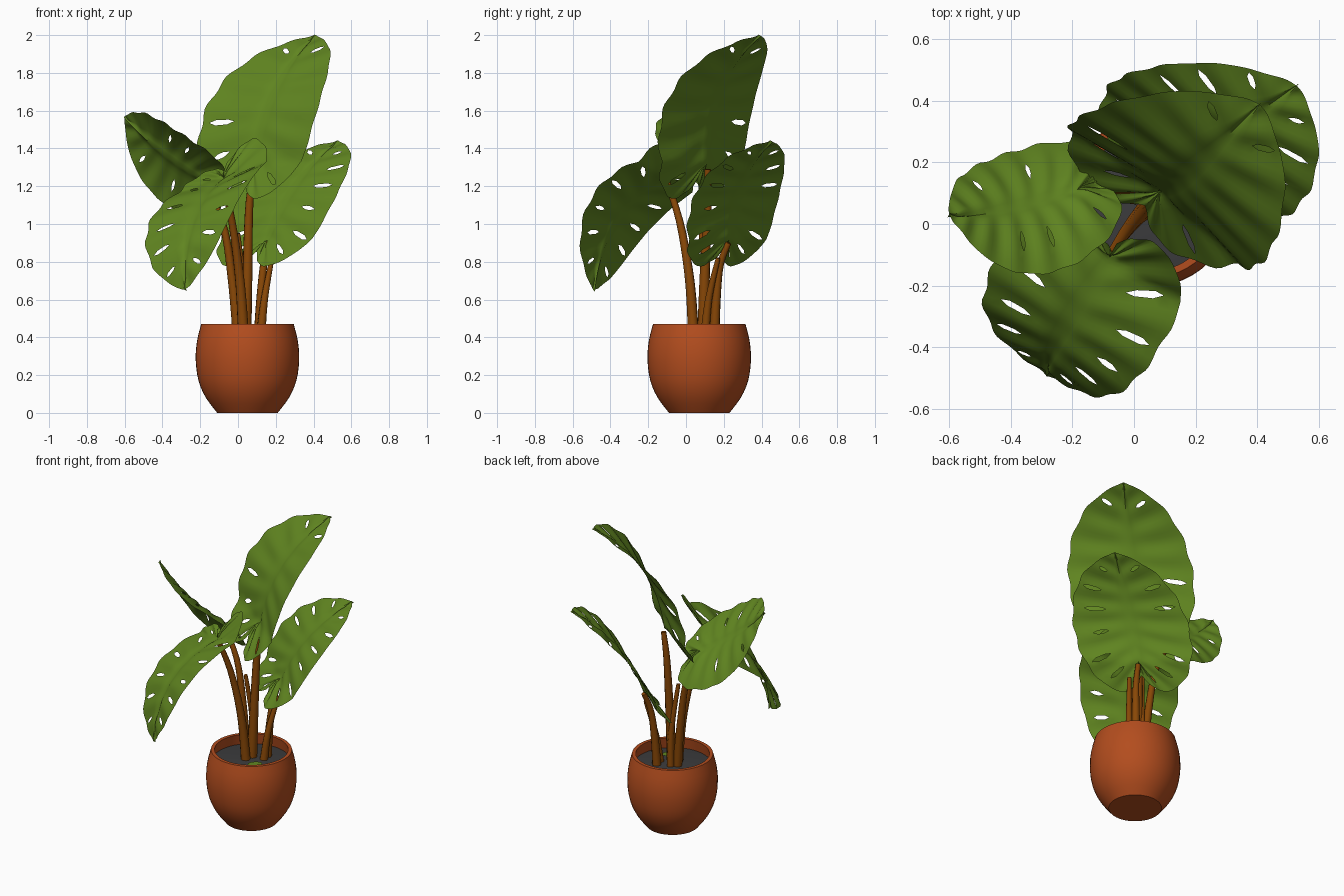
import bpy, bmesh, math, random
from mathutils import Vector, Matrix

cube = bpy.data.objects.get("Cube")
if cube:
    bpy.data.objects.remove(cube, do_unlink=True)
random.seed(4)


def material(name, rgb):
    m = bpy.data.materials.new(name)
    m.use_nodes = True
    m.diffuse_color = (*rgb, 1)
    m.node_tree.nodes["Principled BSDF"].inputs["Base Color"].default_value = (*rgb, 1)
    return m


LEAF = material("leaf green", (0.12, 0.24, 0.015))
STEM = material("stem brown", (0.25, 0.064, 0.002))
CLAY = material("terracotta", (0.45, 0.074, 0.013))
SOIL = material("dark soil", (0.045, 0.045, 0.047))
CENTRE = Vector((0.05, 0.07, 0))


def finish(name, bm, mat):
    mesh = bpy.data.meshes.new(name)
    bm.to_mesh(mesh)
    bm.free()
    mesh.materials.append(mat)
    ob = bpy.data.objects.new(name, mesh)
    bpy.context.collection.objects.link(ob)
    bpy.ops.object.select_all(action="DESELECT")
    ob.select_set(True)
    bpy.context.view_layer.objects.active = ob
    bpy.ops.object.shade_smooth_by_angle(angle=math.radians(50))
    return ob


def catmull(points, t):
    """Smooth curve through the points, t from 0 to 1."""
    x = t * (len(points) - 1)
    i = min(int(x), len(points) - 2)
    f = x - i
    p = [Vector(points[max(0, min(len(points) - 1, i + k))]) for k in (-1, 0, 1, 2)]
    return 0.5 * (2 * p[1] + (p[2] - p[0]) * f + (2 * p[0] - 5 * p[1] + 4 * p[2] - p[3]) * f * f
                  + (3 * p[1] - p[0] - 3 * p[2] + p[3]) * f ** 3)


def lathe(name, profile, mat, steps=48):
    bm = bmesh.new()
    verts = [bm.verts.new(CENTRE + Vector((r, 0, z))) for r, z in profile]
    edges = [bm.edges.new(pair) for pair in zip(verts, verts[1:])]
    bmesh.ops.spin(bm, geom=verts + edges, cent=CENTRE, axis=(0, 0, 1),
                   angle=math.tau, steps=steps, use_duplicate=False)
    bmesh.ops.remove_doubles(bm, verts=bm.verts, dist=1e-4)
    bmesh.ops.recalc_face_normals(bm, faces=bm.faces)
    return finish(name, bm, mat)


# Pot with a hollow rim, and the soil inside it
outer = [(0.16, 0), (0.22, 0.08), (0.259, 0.17), (0.274, 0.28), (0.267, 0.38), (0.245, 0.47)]
wall = [tuple(catmull(outer, k / 15)) for k in range(16)]
lathe("pot", [(0, 0)] + wall + [(0.223, 0.47), (0.235, 0.39)], CLAY)
lathe("soil", [(0, 0.415), (0.12, 0.412), (0.236, 0.4)], SOIL)

# Small scrap of leaf lying on the soil
scrap = bmesh.new()
bmesh.ops.create_circle(scrap, cap_ends=True, segments=12, radius=0.045,
                        matrix=Matrix.Translation((0.125, 0.0, 0.42))
                        @ Matrix.Rotation(math.radians(45), 4, "Z") @ Matrix.Diagonal((1, 0.7, 1, 1)))
finish("leaf_scrap", scrap, LEAF)

# Half outline of a heart-shaped leaf: (across, along)
OUTLINE = [(0, -0.13), (0.18, -0.24), (0.46, -0.27), (0.8, -0.13), (0.98, 0.1),
           (1, 0.34), (0.89, 0.58), (0.63, 0.8), (0.27, 0.94), (0, 1)]
ROWS, COLS, RIBS = 60, 10, 9


def leaf(name, base, tip, across, half, bow, droop, gaps, lobe=1):
    base, tip, side = Vector(base), Vector(tip), Vector(across).normalized()
    mid = tip - base
    normal = side.cross(mid).normalized()
    if normal.z < 0:
        normal.negate()

    def point(t, v, sign):
        edge = catmull(OUTLINE, t)
        grow = max(0, (t - 0.22) / 0.78)
        start = Vector((0, grow ** 1.15))
        p = start.lerp(edge, v)
        rib = math.cos(math.tau * RIBS * t)
        a = p.x * (1 + 0.02 * rib * v)
        b = p.y - 0.05 * math.sin(math.pi * v) * grow * (1 - grow)
        if sign < 0 and b < 0:
            b *= lobe
        lift = bow * 4 * max(b, 0) * (1 - b) - droop * a * a + 0.006 * rib * math.sin(math.pi * v * 0.8)
        lift -= 0.012 * max(0, 1 - v * 6)
        return base + side * (sign * a * half) + mid * b + normal * lift

    bm = bmesh.new()
    for sign in (-1, 1):
        # Slits lie between the ribs; each tapers to a point at both ends
        slits = {}
        for k in range(1, RIBS):
            row = round((k + 0.5) * ROWS / RIBS)
            if row < ROWS - 5 and random.random() < gaps:
                first = random.choice((4, 5))
                slits[row] = (first, first + random.choice((3, 4)))
        grid = []
        for i in range(ROWS + 1):
            line = []
            for j in range(COLS + 1):
                t = i
                if j in slits.get(i, ()):
                    t = i + 0.5
                elif j in slits.get(i - 1, ()):
                    t = i - 0.5
                line.append(bm.verts.new(point(t / ROWS, j / COLS, sign)))
            grid.append(line)
        for i in range(ROWS):
            lo, hi = slits.get(i, (0, 0))
            for j in range(COLS):
                if not lo <= j < hi:
                    bm.faces.new((grid[i][j], grid[i][j + 1], grid[i + 1][j + 1], grid[i + 1][j]))
    bmesh.ops.remove_doubles(bm, verts=bm.verts, dist=0.0008)
    bmesh.ops.recalc_face_normals(bm, faces=bm.faces)
    bm.normal_update()
    if sum((f.normal for f in bm.faces), Vector()).dot(normal) < 0:
        bmesh.ops.reverse_faces(bm, faces=bm.faces)
    return finish(name, bm, LEAF)


leaf("tall_leaf", (0.08, 0.1, 1.32), (0.41, 0.39, 2.0), (0.78, -0.62, 0), 0.375, 0.1, -0.03, 0.5)
leaf("back_leaf", (0.15, 0.22, 0.92), (0.53, 0.45, 1.44), (0.76, -0.65, 0), 0.345, 0.065, 0.0, 0.8)
leaf("front_leaf", (-0.08, -0.11, 1.25), (-0.28, -0.49, 0.65), (0.77, -0.48, 0.27), 0.31, 0.12, 0.0, 0.7, 0.4)
leaf("side_leaf", (-0.18, 0.12, 1.24), (-0.6, 0.03, 1.57), (-0.25, 0.72, -0.63), 0.265, -0.03, 0.055, 0.4)


def stem(name, points, thick, thin):
    curve = bpy.data.curves.new(name, "CURVE")
    curve.dimensions = "3D"
    curve.bevel_depth = 1
    curve.bevel_resolution = 3
    curve.use_fill_caps = True
    spline = curve.splines.new("POLY")
    count = 14
    spline.points.add(count - 1)
    for k, p in enumerate(spline.points):
        f = k / (count - 1)
        p.co = (*catmull(points, f), 1)
        p.radius = thick + (thin - thick) * f
    spline.use_smooth = True
    curve.materials.append(STEM)
    ob = bpy.data.objects.new(name, curve)
    bpy.context.collection.objects.link(ob)


# Leaf stalks rising from the middle of the soil
stem("tall_stem", [(0.04, 0.09, 0.4), (0.05, 0.1, 0.75), (0.06, 0.115, 1.1), (0.085, 0.115, 1.29)], 0.032, 0.016)
stem("back_stem", [(0.11, 0.15, 0.4), (0.12, 0.16, 0.6), (0.135, 0.18, 0.78), (0.155, 0.225, 0.9)], 0.028, 0.015)
stem("front_stem", [(0.03, 0.04, 0.4), (0.01, 0.02, 0.7), (-0.03, -0.03, 1.0), (-0.075, -0.1, 1.225)], 0.03, 0.015)
stem("side_stem", [(0.0, 0.09, 0.4), (-0.03, 0.1, 0.7), (-0.08, 0.11, 1.0), (-0.18, 0.12, 1.21)], 0.028, 0.014)
# Shorter bare stalks between them
stem("short_stem_right", [(0.12, 0.1, 0.4), (0.14, 0.12, 0.6), (0.18, 0.17, 0.82)], 0.026, 0.012)
stem("short_stem_left", [(0.03, 0.12, 0.4), (0.03, 0.11, 0.65), (0.0, 0.08, 0.95)], 0.024, 0.012)
